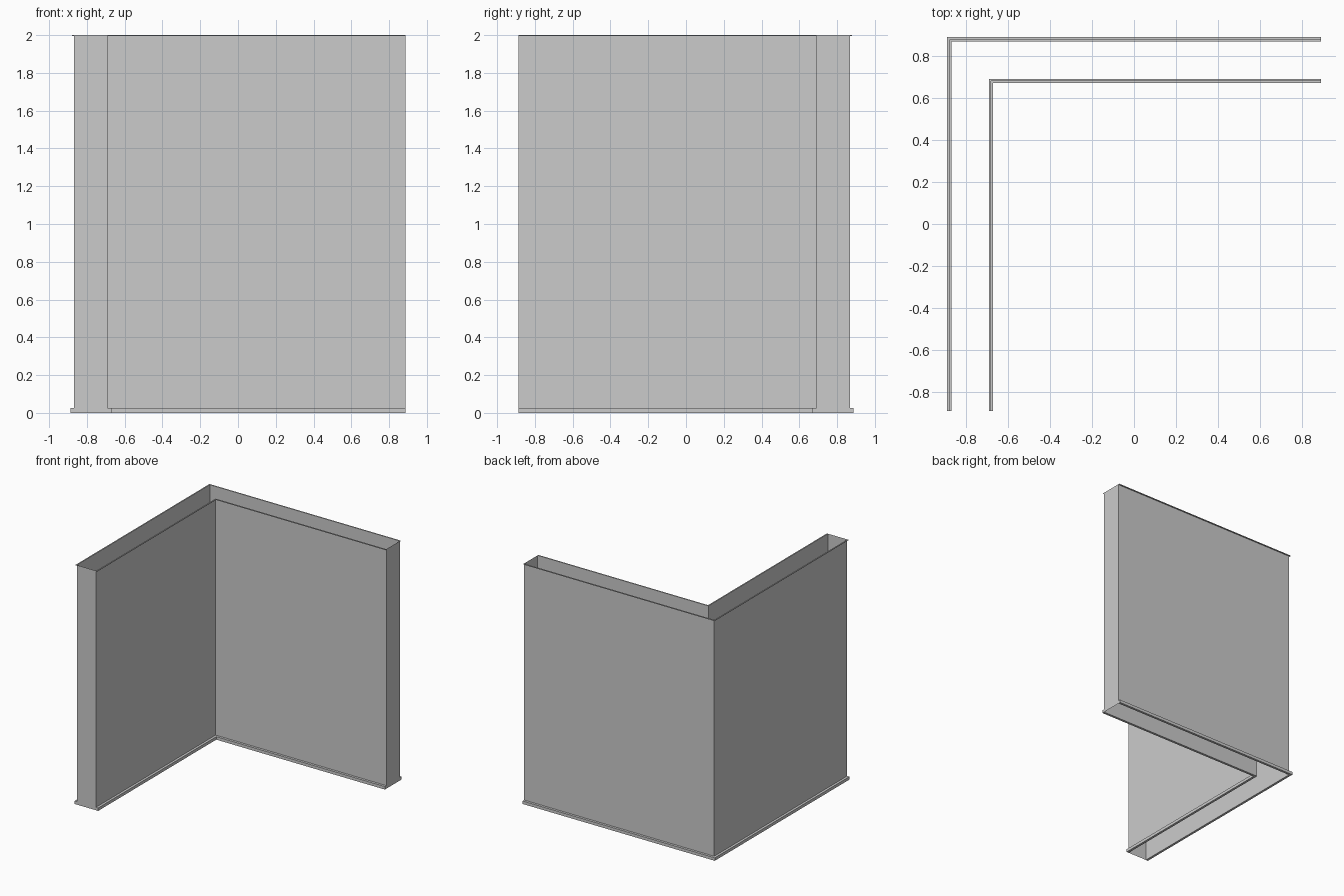
import bpy, bmesh

if "Cube" in bpy.data.objects:
    bpy.data.objects.remove(bpy.data.objects["Cube"])

END = 0.888      # where both legs of the L stop
OUTER = 0.868    # outer wall offset from centre
INNER = 0.69     # inner wall offset from centre
HEIGHT = 2.0


def l_path(d):
    """Three points of an L running from the right end, round the corner, to the front end."""
    return [(END, d), (-d, d), (-d, -END)]


def extrude_l(name, a, b, z0, z1, capped):
    """L-shaped band between offsets a (outer) and b (inner), from z0 to z1."""
    bm = bmesh.new()
    pts = l_path(a) + l_path(b)[::-1]
    low = [bm.verts.new((x, y, z0)) for x, y in pts]
    high = [bm.verts.new((x, y, z1)) for x, y in pts]
    for i in range(6):
        j = (i + 1) % 6
        bm.faces.new((low[i], low[j], high[j], high[i]))
    if capped:
        for ring in (low, high):
            for i in (0, 1):
                bm.faces.new((ring[i], ring[i + 1], ring[4 - i], ring[5 - i]))
    bmesh.ops.recalc_face_normals(bm, faces=bm.faces)
    mesh = bpy.data.meshes.new(name)
    bm.to_mesh(mesh)
    bm.free()
    obj = bpy.data.objects.new(name, mesh)
    bpy.context.collection.objects.link(obj)
    return obj


# Hollow corner wall, open at top and bottom
extrude_l("corner_wall", OUTER, INNER, 0, HEIGHT, False)

# Skirting at the floor and a thin lip at the top, on both wall faces
for part, depth, z0, z1 in (("skirting", 0.02, 0, 0.025),
                            ("top_lip", 0.01, HEIGHT - 0.005, HEIGHT)):
    extrude_l("outer_" + part, OUTER + depth, OUTER, z0, z1, True)
    extrude_l("inner_" + part, INNER, INNER - depth, z0, z1, True)
